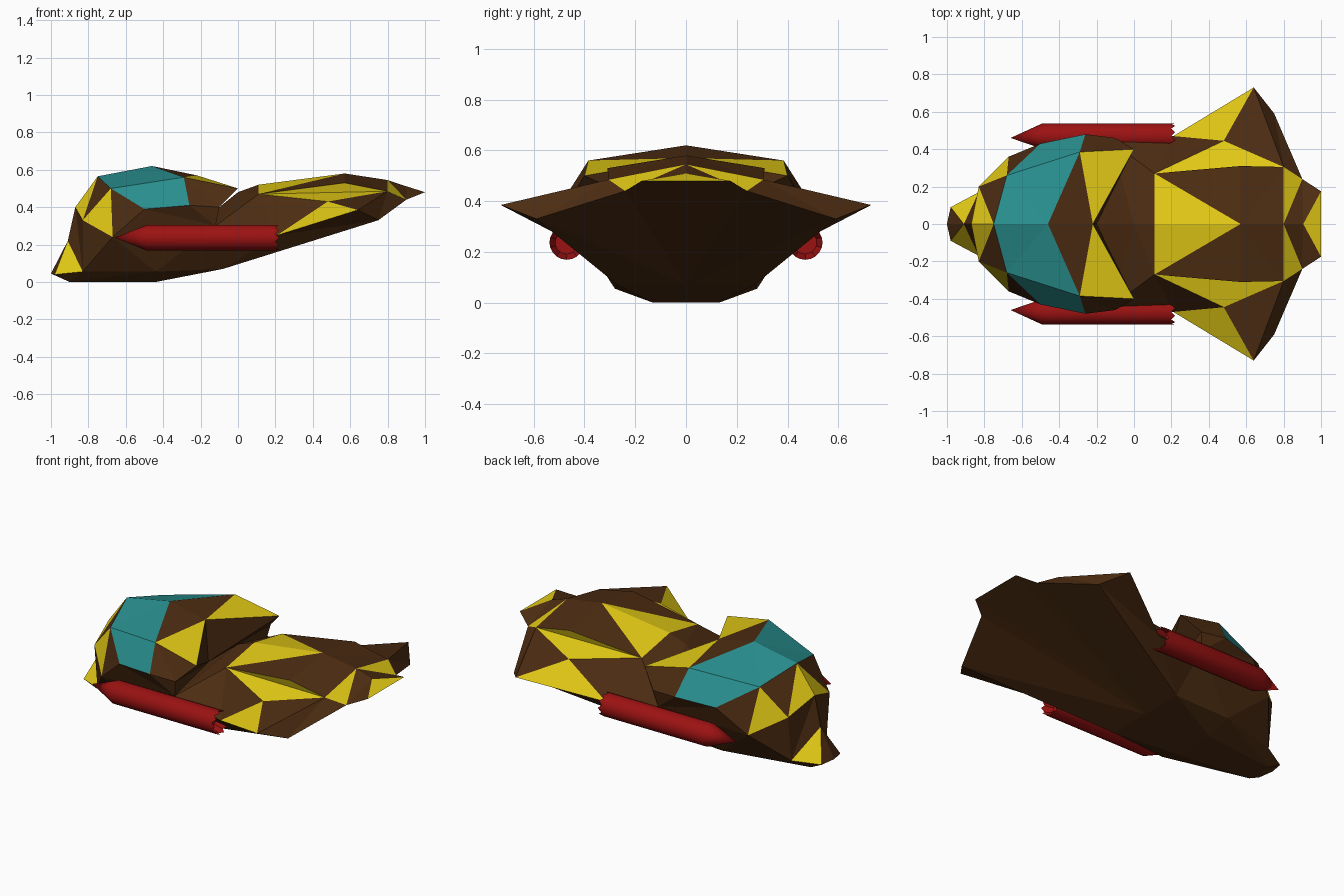
import bpy, bmesh, math
from mathutils import Vector

if "Cube" in bpy.data.objects:
    bpy.data.objects.remove(bpy.data.objects["Cube"])


def material(name, rgb):
    m = bpy.data.materials.new(name)
    m.diffuse_color = (*rgb, 1)
    m.use_nodes = True
    m.node_tree.nodes["Principled BSDF"].inputs["Base Color"].default_value = m.diffuse_color
    return m


BROWN = material("brown", (0.075, 0.026, 0.006))
YELLOW = material("yellow", (0.78, 0.60, 0.008))
CYAN = material("cyan", (0.022, 0.27, 0.27))
RED = material("red", (0.33, 0.006, 0.006))


def shell(name, pts, panels):
    """Half shell of flat panels (strings of point letters), mirrored over y = 0."""
    bm = bmesh.new()
    mats = list(panels)
    verts = {}
    for i, mat in enumerate(mats):
        for word in panels[mat].split():
            for k in word:
                if k not in verts:
                    verts[k] = bm.verts.new(pts[k])
            f = bm.faces.new([verts[k] for k in word])
            f.material_index = i
            f.normal_update()
            c = f.calc_center_median()
            x = max(-0.7, min(0.8, c.x))
            inside = Vector((x, 0, 0.28 + 0.2 * max(0, x)))
            if f.normal.dot(c - inside) < 0:
                f.normal_flip()
    me = bpy.data.meshes.new(name)
    bm.to_mesh(me)
    bm.free()
    for mat in mats:
        me.materials.append(mat)
    ob = bpy.data.objects.new(name, me)
    bpy.context.collection.objects.link(ob)
    mod = ob.modifiers.new("mirror", "MIRROR")
    mod.use_axis = (False, True, False)
    return ob


# Points of the head: nose, cheeks, canopy and rear prongs
head = {
    "a": (-0.91, 0, 0.22), "b": (-0.98, 0.09, 0.04), "n": (-1, 0, 0.045),
    "d": (-0.83, 0.17, 0.055), "e": (-0.87, 0, 0.40), "Q": (-0.83, 0.20, 0.33),
    "B": (-0.67, 0.36, 0.24), "C": (-0.68, 0.26, 0.50), "T": (-0.75, 0, 0.565),
    "P": (-0.46, 0, 0.62), "D": (-0.29, 0.385, 0.56), "E": (-0.26, 0.48, 0.41),
    "F": (-0.50, 0.43, 0.39), "K": (-0.22, 0, 0.57), "H": (0, 0.40, 0.50),
    "J": (-0.10, 0.46, 0.40), "L": (-0.12, 0.44, 0.30), "c": (-0.2, 0, 0.32),
}
# Points of the rear deck, wings and tail
deck = {
    "L": head["L"], "c": head["c"],
    "N": (0, 0, 0.48), "O": (0.11, 0.27, 0.47), "R": (0.11, 0, 0.52),
    "t": (0.57, 0, 0.58), "U": (0.57, 0.31, 0.53), "S": (0.48, 0.445, 0.43),
    "W": (0.21, 0.47, 0.25), "X": (0.64, 0.73, 0.385), "Y": (0.75, 0.59, 0.33),
    "V": (0.80, 0.305, 0.485), "q": (0.80, 0, 0.545), "Z": (0.90, 0.24, 0.44),
    "M": (0.905, 0, 0.51), "A": (1, 0.175, 0.48), "m": (1, 0, 0.48),
}
# Points of the underbelly, joined to the rims of the other two
belly = {
    **{k: head[k] for k in "bndBL"}, **{k: deck[k] for k in "WXYZAm"},
    "p": (-0.08, 0.27, 0.07), "o": (-0.08, 0, 0.07), "g": (-0.44, 0.28, 0.055),
    "r": (-0.44, 0.13, 0), "s": (-0.44, 0, 0), "u": (-0.90, 0.08, 0), "v": (-0.90, 0, 0),
}

shell("cockpit_head", head, {
    BROWN: "anb aed eQd QdB QCT BCF BFL FEL ELJ DEJ DJH PDK KHc HJc JLc",
    YELLOW: "abd QBC QTe DHK",
    CYAN: "TCP CDP CFED",
})
shell("rear_deck", deck, {
    BROWN: "LcN LNO NOR LOW OSW tOU tUV tVq SXV XYV YZV qZM MZA",
    YELLOW: "ROt OUV OVS SXW qVZ MAm",
})
shell("underbelly", belly, {
    BROWN: "nbuv bdu dgu gru rsvu dBg BLg Lpg LWp WXY WYp grp rso rop opY oYZ oZA oAm",
})


def engine(side):
    """Tapered engine tube with a toothed, hollow tail end."""
    n = 20
    bm = bmesh.new()
    rings = []
    # (x, radius, tooth depth)
    for x, r, tooth in ((-0.49, 0.068, 0), (0.22, 0.068, 0.022), (0.15, 0.045, 0)):
        rings.append([bm.verts.new((x - tooth * (i % 2),
                                    side * 0.47 + r * math.cos(2 * math.pi * i / n),
                                    0.237 + r * math.sin(2 * math.pi * i / n)))
                      for i in range(n)])
    tip = bm.verts.new((-0.66, side * 0.46, 0.237))
    hub = bm.verts.new((0.15, side * 0.47, 0.237))
    for i in range(n):
        j = (i + 1) % n
        bm.faces.new((tip, rings[0][i], rings[0][j]))
        for lo, hi in zip(rings, rings[1:]):
            bm.faces.new((lo[i], hi[i], hi[j], lo[j]))
        bm.faces.new((rings[-1][i], hub, rings[-1][j]))
    bmesh.ops.recalc_face_normals(bm, faces=bm.faces)
    name = "left_engine" if side > 0 else "right_engine"
    me = bpy.data.meshes.new(name)
    bm.to_mesh(me)
    bm.free()
    me.materials.append(RED)
    ob = bpy.data.objects.new(name, me)
    bpy.context.collection.objects.link(ob)
    bpy.ops.object.select_all(action="DESELECT")
    ob.select_set(True)
    bpy.context.view_layer.objects.active = ob
    bpy.ops.object.shade_smooth_by_angle(angle=math.radians(30))


# Side engines
for side in (1, -1):
    engine(side)
